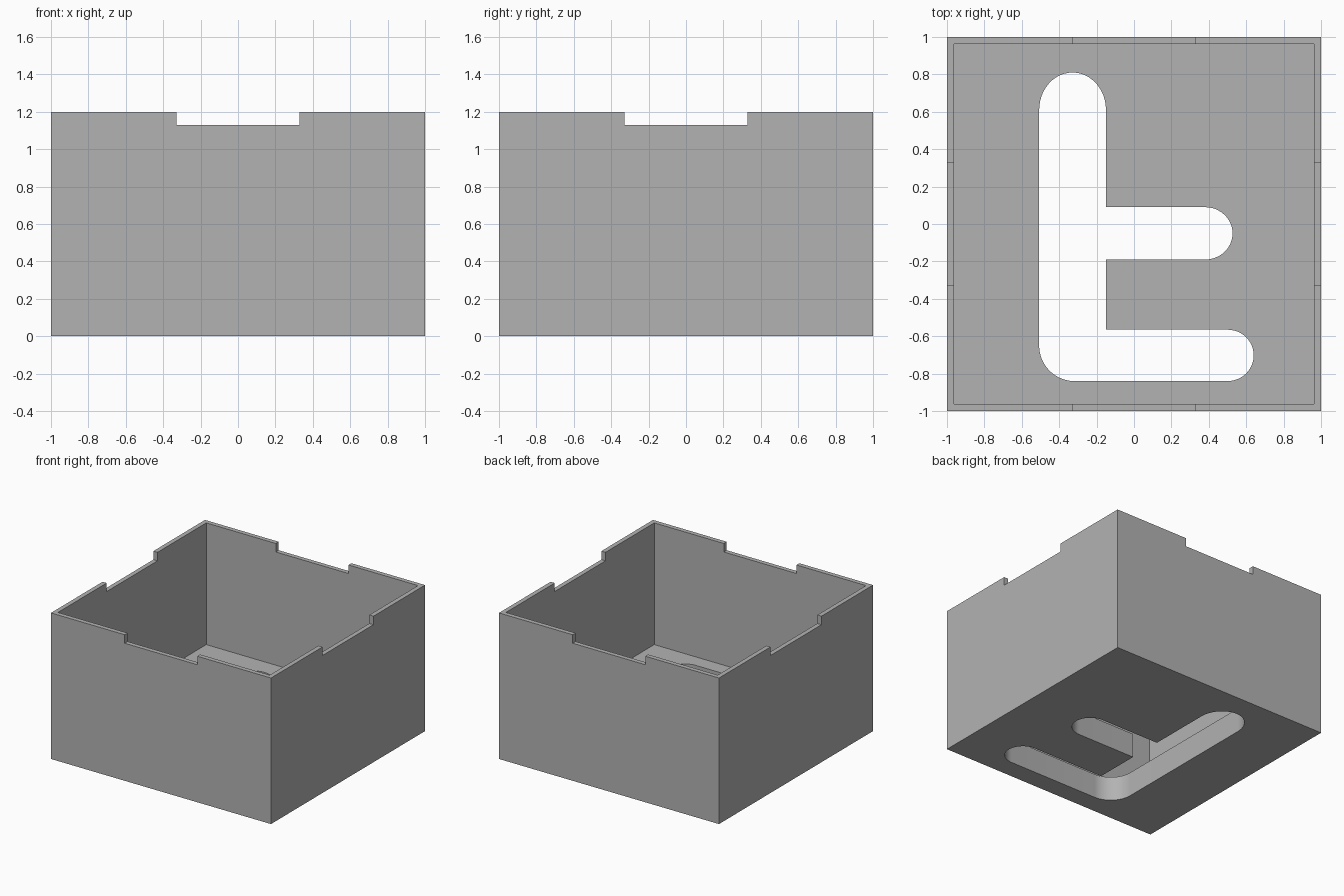
import bpy
import bmesh
from math import cos, sin, radians

old = bpy.data.objects.get("Cube")
if old:
    bpy.data.objects.remove(old, do_unlink=True)

HEIGHT, WALL, FLOOR = 1.2, 0.0375, 0.2
NOTCH_HALF, NOTCH_Z = 0.33, 1.13

grey = bpy.data.materials.new("plain grey")
grey.use_nodes = True
grey.diffuse_color = (0.45, 0.45, 0.45, 1)
grey.node_tree.nodes["Principled BSDF"].inputs["Base Color"].default_value = grey.diffuse_color


def prism(name, outline, z0, z1):
    """Extrude a counter-clockwise outline from z0 to z1."""
    bm = bmesh.new()
    base = bm.faces.new([bm.verts.new((x, y, z0)) for x, y in outline])
    top = bmesh.ops.extrude_face_region(bm, geom=[base])
    verts = [g for g in top["geom"] if isinstance(g, bmesh.types.BMVert)]
    bmesh.ops.translate(bm, verts=verts, vec=(0, 0, z1 - z0))
    bmesh.ops.recalc_face_normals(bm, faces=bm.faces)
    mesh = bpy.data.meshes.new(name)
    bm.to_mesh(mesh)
    bm.free()
    mesh.materials.append(grey)
    obj = bpy.data.objects.new(name, mesh)
    bpy.context.collection.objects.link(obj)
    return obj


def rect(hx, hy):
    return [(-hx, -hy), (hx, -hy), (hx, hy), (-hx, hy)]


def arc(cx, cy, rx, ry, start, end, steps=24):
    angles = [radians(start + (end - start) * i / steps) for i in range(steps + 1)]
    return [(cx + rx * cos(a), cy + ry * sin(a)) for a in angles]


# Solid block that becomes the open box
box = prism("open_box", rect(1, 1), 0, HEIGHT)

# Branched slot with rounded ends, cut through the floor
slot = (arc(-0.317, -0.65, 0.19, 0.19, 180, 270)
        + arc(0.5, -0.7025, 0.14, 0.1375, -90, 90)
        + [(-0.15, -0.565), (-0.15, -0.19)]
        + arc(0.38, -0.05, 0.147, 0.14, -90, 90)
        + [(-0.15, 0.09)]
        + arc(-0.3285, 0.61, 0.1785, 0.2, 0, 180))

# Cavity, rim notches on all four sides, and floor slot
cutters = [
    prism("cavity_cutter", rect(1 - WALL, 1 - WALL), FLOOR, HEIGHT + 0.2),
    prism("front_back_notch_cutter", rect(NOTCH_HALF, 1.2), NOTCH_Z, HEIGHT + 0.1),
    prism("side_notch_cutter", rect(1.2, NOTCH_HALF), NOTCH_Z, HEIGHT + 0.1),
    prism("floor_slot_cutter", slot, -0.1, FLOOR + 0.1),
]

bpy.ops.object.select_all(action="DESELECT")
bpy.context.view_layer.objects.active = box
box.select_set(True)
for cutter in cutters:
    cutter.hide_render = True
    mod = box.modifiers.new(cutter.name, "BOOLEAN")
    mod.operation = "DIFFERENCE"
    mod.solver = "EXACT"
    mod.object = cutter
    bpy.ops.object.modifier_apply(modifier=mod.name)
    bpy.data.objects.remove(cutter, do_unlink=True)

# Smooth slot ends, crisp box edges
bpy.ops.object.shade_smooth_by_angle(angle=radians(30))
